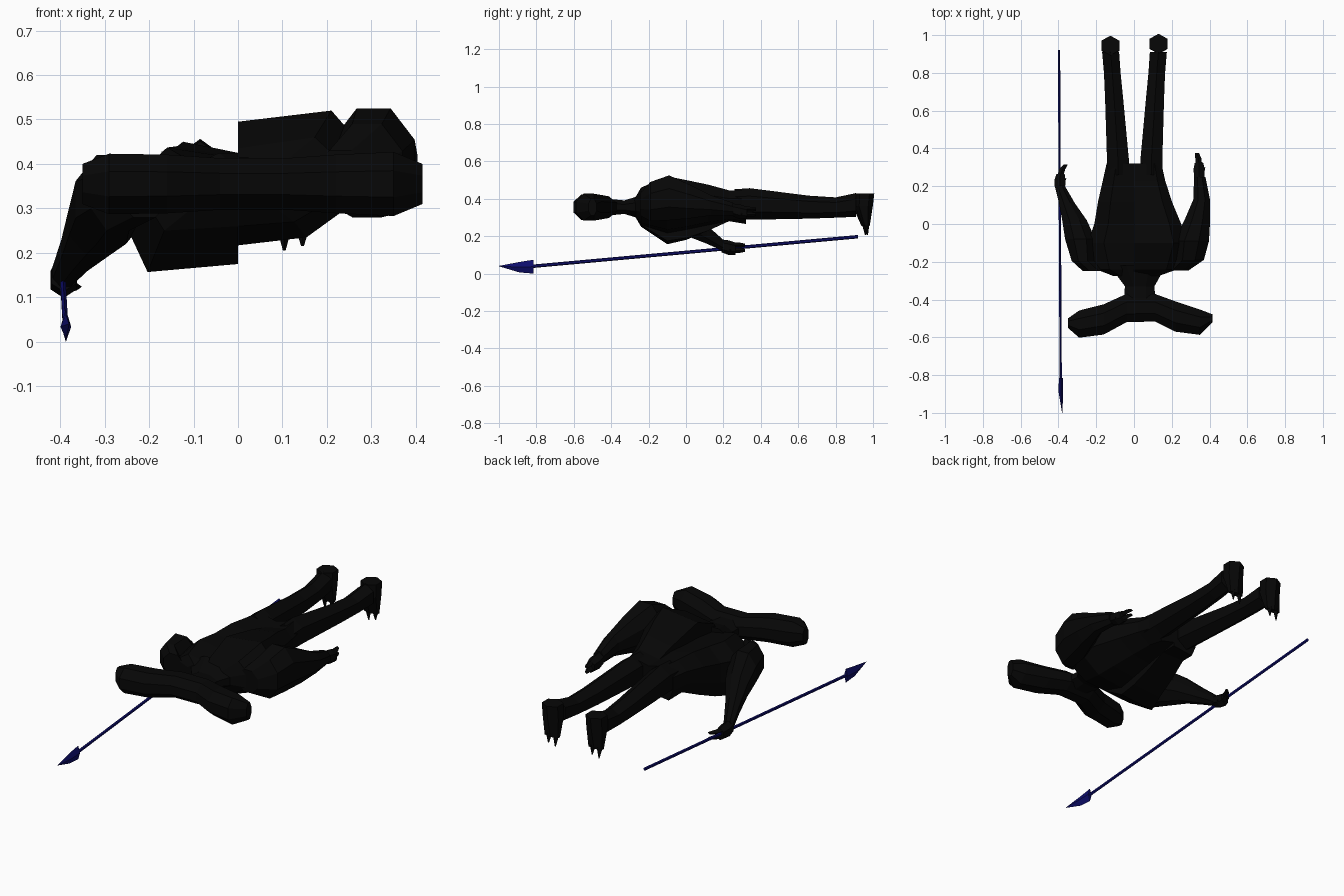
import bpy, bmesh, math
from mathutils import Vector


def material(name, color):
    m = bpy.data.materials.new(name)
    m.diffuse_color = color
    return m


BLACK = material("black_skin", (0.002, 0.002, 0.002, 1))
NAVY = material("navy_metal", (0.004, 0.004, 0.15, 1))


def skin(name, rings, mat=BLACK):
    """Bridge equal-sized point rings and cap both ends."""
    n = len(rings[0])
    verts = [p for r in rings for p in r]
    faces = [(i * n + j, i * n + (j + 1) % n, (i + 1) * n + (j + 1) % n, (i + 1) * n + j)
             for i in range(len(rings) - 1) for j in range(n)]
    faces += [tuple(range(n))[::-1], tuple(range(len(verts) - n, len(verts)))]
    me = bpy.data.meshes.new(name)
    me.from_pydata(verts, [], faces)
    me.materials.append(mat)
    ob = bpy.data.objects.new(name, me)
    bpy.context.collection.objects.link(ob)
    # face outwards
    bm = bmesh.new()
    bm.from_mesh(me)
    bmesh.ops.recalc_face_normals(bm, faces=bm.faces)
    bm.to_mesh(me)
    bm.free()
    return ob


def loft(name, sections, axis, n=8, mat=BLACK):
    """Sections (x, y, z, a, b): n-sided rings square to the axis."""
    off = 0 if n == 4 else math.pi / n
    u, v = {"x": ((0, 1, 0), (0, 0, 1)), "y": ((1, 0, 0), (0, 0, 1)),
            "z": ((1, 0, 0), (0, 1, 0))}[axis]
    rings = []
    for x, y, z, a, b in sections:
        ring = []
        for k in range(n):
            t = off + 2 * math.pi * k / n
            ring.append(Vector((x, y, z)) + Vector(u) * (a * math.cos(t) / math.cos(off))
                        + Vector(v) * (b * math.sin(t) / math.cos(off)))
        rings.append(ring)
    return skin(name, rings, mat)


# wide hammer-shaped head
loft("head", [(x, y, 0.355, a, b) for x, y, a, b in [
    (-0.35, -0.525, 0.025, 0.045), (-0.29, -0.53, 0.072, 0.068), (-0.16, -0.505, 0.08, 0.066),
    (-0.04, -0.445, 0.075, 0.058), (0.11, -0.443, 0.073, 0.058), (0.22, -0.49, 0.08, 0.066),
    (0.35, -0.52, 0.067, 0.072), (0.415, -0.5, 0.022, 0.045)]], "x")

# neck
loft("neck", [(0.03, -0.42, 0.355, 0.085, 0.045), (0.03, -0.33, 0.355, 0.078, 0.036),
              (0.02, -0.22, 0.355, 0.15, 0.07)], "y")


# torso halves, the chest rolled so one side sits lower
def torso(name, rows, low, high):
    rings = []
    for y, xo, lo, hi, mid in rows:
        h = hi - lo
        rings.append([(0, y, mid), (xo * low, y, lo), (xo, y, lo + 0.32 * h),
                      (xo, y, hi - 0.28 * h), (xo * high, y, hi), (0, y, hi - 0.025)])
    skin(name, rings)


torso("torso_left", [(-0.275, 0.13, 0.31, 0.40, 0.31), (-0.24, 0.23, 0.27, 0.46, 0.26),
                     (-0.1, 0.28, 0.235, 0.52, 0.217), (0, 0.25, 0.25, 0.5, 0.235),
                     (0.12, 0.2, 0.275, 0.475, 0.26), (0.23, 0.165, 0.29, 0.445, 0.28),
                     (0.32, 0.145, 0.28, 0.445, 0.3)], 0.55, 0.75)
torso("torso_right", [(-0.275, -0.11, 0.31, 0.39, 0.31), (-0.24, -0.2, 0.25, 0.42, 0.26),
                      (-0.1, -0.245, 0.157, 0.437, 0.175), (0, -0.21, 0.18, 0.44, 0.19),
                      (0.12, -0.19, 0.23, 0.45, 0.23), (0.23, -0.165, 0.28, 0.445, 0.28),
                      (0.32, -0.145, 0.265, 0.445, 0.28)], 0.83, 0.65)

# left arm, laid back along the body
loft("left_arm", [(0.23, -0.245, 0.37, 0.06, 0.06), (0.29, -0.19, 0.385, 0.08, 0.105),
                  (0.305, -0.09, 0.405, 0.092, 0.12), (0.335, 0.02, 0.385, 0.068, 0.09),
                  (0.358, 0.13, 0.365, 0.044, 0.055), (0.348, 0.25, 0.345, 0.03, 0.034)], "y")
# right arm, reaching down to the spear
loft("right_arm", [(-0.21, -0.25, 0.34, 0.06, 0.06), (-0.27, -0.195, 0.335, 0.06, 0.085),
                   (-0.285, -0.08, 0.32, 0.08, 0.1), (-0.315, 0.02, 0.27, 0.065, 0.075),
                   (-0.355, 0.11, 0.21, 0.042, 0.05), (-0.392, 0.2, 0.15, 0.027, 0.03)], "y")


# hands with bent tapered fingers
def hand(side, x, y, z, bend):
    loft(side + "_palm", [(x, y, z, 0.027, 0.03), (x, y + 0.04, z - 0.01, 0.03, 0.034),
                          (x + bend * 0.1, y + 0.075, z - 0.015, 0.022, 0.028)], "y", 6)
    for i in range(2):
        dz = (i - 0.5) * 0.028 - 0.01
        loft(f"{side}_finger_{i + 1}", [(x, y + 0.06, z + dz, 0.016, 0.014),
                                       (x + bend * 0.4, y + 0.1, z + dz, 0.016, 0.013),
                                       (x + bend, y + 0.125, z + dz, 0.011, 0.008)], "y", 4)
    loft(side + "_thumb", [(x, y + 0.02, z - 0.01, 0.014, 0.014),
                           (x + 0.03, y + 0.05, z - 0.025, 0.005, 0.006)], "y", 4)


hand("left", 0.345, 0.25, 0.34, -0.012)
hand("right", -0.392, 0.19, 0.148, 0.03)

# legs, downturned feet and claws
for side, hip, ankle, end in (("left", 0.092, 0.13, 1.0), ("right", -0.085, -0.125, 0.99)):
    k = ankle - hip
    loft(side + "_leg", [(hip, 0.26, 0.37, 0.058, 0.07), (hip, 0.34, 0.372, 0.058, 0.073),
                         (hip + 0.5 * k, 0.66, 0.355, 0.048, 0.053),
                         (hip + 0.75 * k, 0.8, 0.353, 0.044, 0.047),
                         (ankle - 0.03 * k, 0.91, 0.367, 0.045, 0.055)], "y", 6)
    loft(side + "_foot", [(ankle, end - 0.045, 0.428, 0.047, 0.045),
                          (ankle, end - 0.05, 0.36, 0.047, 0.042),
                          (ankle - 0.005, end - 0.035, 0.255, 0.04, 0.015)], "z", 6)
    for i, dx in enumerate((-0.026, 0.015)):
        loft(f"{side}_claw_{i + 1}", [(ankle + dx, end - 0.035, 0.27, 0.02, 0.016),
                                     (ankle + dx, end - 0.03, 0.205 + i * 0.01, 0.003, 0.003)], "z", 4)

# spear
loft("spear_shaft", [(-0.397, 0.92, 0.197, 0.006, 0.008), (-0.388, -0.83, 0.038, 0.006, 0.008)],
     "y", 6, NAVY)
loft("spear_tip", [(-0.387, -0.815, 0.037, 0.011, 0.037), (-0.387, -0.89, 0.034, 0.012, 0.028),
                   (-0.38, -1.0, 0.04, 0.001, 0.001)], "y", 4, NAVY)
